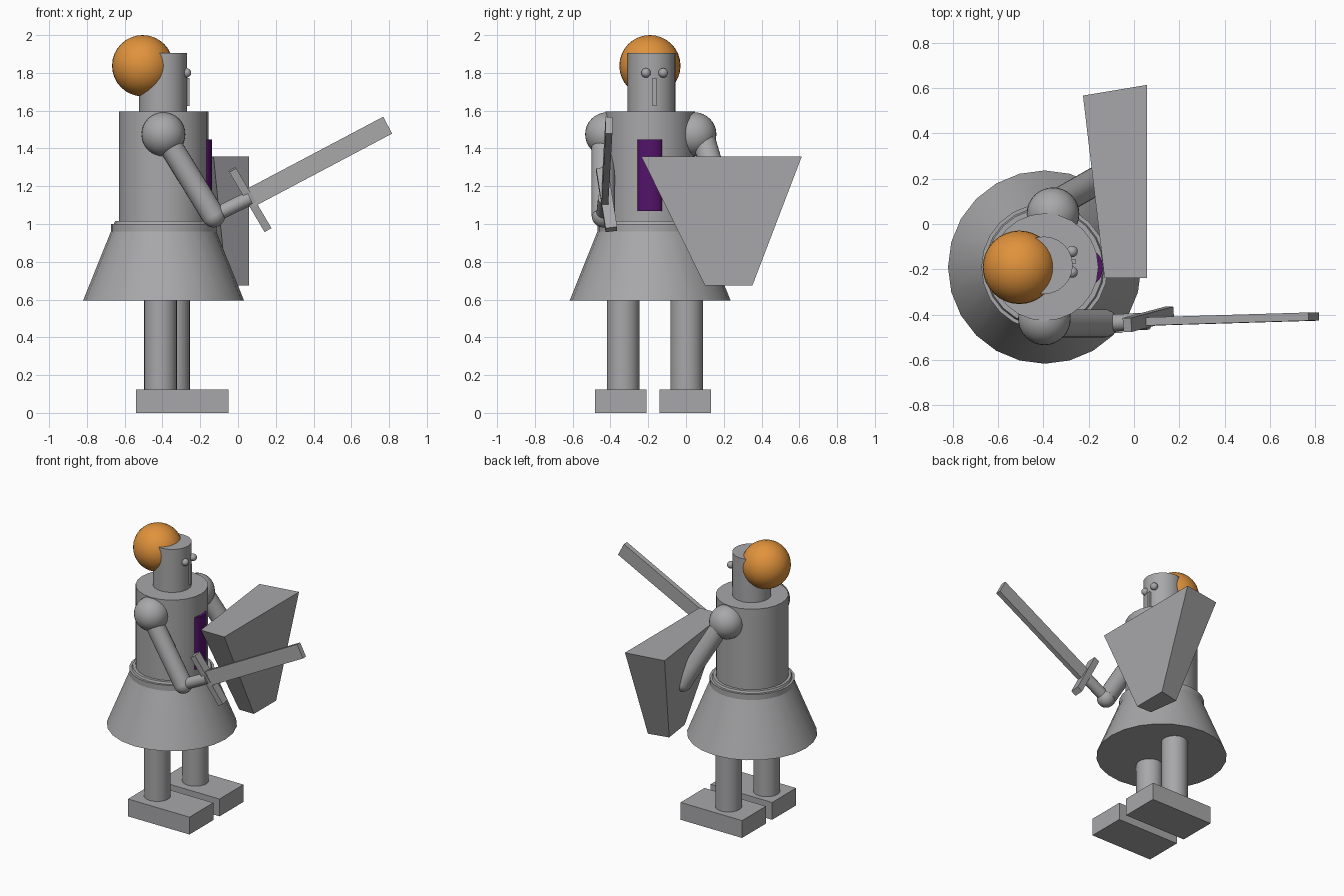
import bpy, bmesh, math
from mathutils import Vector, Matrix

if "Cube" in bpy.data.objects:
    bpy.data.objects.remove(bpy.data.objects["Cube"])


def material(name, rgb):
    m = bpy.data.materials.new(name)
    m.diffuse_color = (*rgb, 1)
    m.use_nodes = True
    m.node_tree.nodes["Principled BSDF"].inputs["Base Color"].default_value = m.diffuse_color
    return m


GREY = material("armour grey", (0.39, 0.39, 0.40))
ORANGE = material("hair orange", (0.75, 0.29, 0.045))
PURPLE = material("emblem purple", (0.085, 0.006, 0.14))


def finish(name, bm, mat=GREY, smooth=True):
    bmesh.ops.recalc_face_normals(bm, faces=bm.faces)
    me = bpy.data.meshes.new(name)
    bm.to_mesh(me)
    bm.free()
    me.materials.append(mat)
    ob = bpy.data.objects.new(name, me)
    bpy.context.collection.objects.link(ob)
    if smooth:
        bpy.context.view_layer.objects.active = ob
        ob.select_set(True)
        bpy.ops.object.shade_smooth_by_angle(angle=math.radians(35))
        ob.select_set(False)
    return ob


def rod(name, a, b, r1, r2=None, mat=GREY, scale=(1, 1), sides=24):
    """Capped cylinder or cone from point a to point b."""
    a, b = Vector(a), Vector(b)
    bm = bmesh.new()
    bmesh.ops.create_cone(bm, cap_ends=True, segments=sides, radius1=r1,
                          radius2=r1 if r2 is None else r2, depth=(b - a).length)
    rot = (b - a).to_track_quat('Z', 'Y').to_matrix().to_4x4()
    bm.transform(Matrix.Translation((a + b) / 2) @ rot @ Matrix.Diagonal((*scale, 1, 1)))
    return finish(name, bm, mat)


def ball(name, c, r, mat=GREY):
    bm = bmesh.new()
    bmesh.ops.create_uvsphere(bm, u_segments=32, v_segments=16, radius=r)
    bm.transform(Matrix.Translation(c))
    return finish(name, bm, mat)


def block(name, lo, hi):
    lo, hi = Vector(lo), Vector(hi)
    bm = bmesh.new()
    bmesh.ops.create_cube(bm, size=1)
    bm.transform(Matrix.Translation((lo + hi) / 2) @ Matrix.Diagonal((*(hi - lo), 1)))
    return finish(name, bm, smooth=False)


def bar(name, a, b, width, thick):
    """Box from a to b, its thin direction lying close to y."""
    a, b = Vector(a), Vector(b)
    d = (b - a).normalized()
    w = d.cross(Vector((0, 1, 0))).normalized()
    n = w.cross(d)
    rot = Matrix((d, w, n)).transposed().to_4x4()
    bm = bmesh.new()
    bmesh.ops.create_cube(bm, size=1)
    bm.transform(Matrix.Translation((a + b) / 2) @ rot
                 @ Matrix.Diagonal(((b - a).length, width, thick, 1)))
    return finish(name, bm, smooth=False)


CX, CY = -0.394, -0.19   # body axis

# Body, skirt and belt
rod("torso", (CX, CY, 0.98), (CX, CY, 1.595), 0.237)
rod("skirt", (CX, CY, 0.595), (CX, CY, 1.015), 0.426, 0.257)
rod("belt", (CX, CY, 0.96), (CX, CY, 1.0), 0.279)
rod("chest_emblem", (-0.18, -0.192, 1.07), (-0.18, -0.192, 1.447), 1,
    mat=PURPLE, scale=(0.042, 0.069))

# Head, hair and face
rod("head", (-0.397, -0.182, 1.58), (-0.397, -0.182, 1.905), 0.127)
ball("hair", (-0.505, -0.191, 1.838), 0.162, ORANGE)
for side, y in (("right", -0.212), ("left", -0.121)):
    ball(side + "_eye", (-0.273, y, 1.8), 0.025)
block("nose", (-0.30, -0.177, 1.625), (-0.258, -0.155, 1.772))

# Legs and feet
for side, lx, ly, fy in (("right", -0.41, -0.332, -0.345), ("left", -0.342, 0.004, -0.003)):
    rod(side + "_leg", (lx, ly, 0.1), (lx, ly, 0.68), 0.087)
    block(side + "_foot", (-0.54, fy - 0.136, 0), (-0.05, fy + 0.136, 0.125))

# Arms: shoulder, start of upper arm, elbow, hand
for side, sh, top, elbow, hand in (
        ("right", (-0.395, -0.418, 1.475), (-0.395, -0.438, 1.475),
         (-0.13, -0.438, 1.043), (0.062, -0.428, 1.137)),
        ("left", (-0.357, 0.045, 1.475), (-0.35, 0.085, 1.475),
         (-0.123, 0.215, 1.04), (0.0, 0.2, 1.1))):
    ball(side + "_shoulder", sh, 0.116)
    rod(side + "_upper_arm", top, elbow, 0.062)
    ball(side + "_elbow", elbow, 0.061)
    rod(side + "_forearm", elbow, hand, 0.038)

# Sword
bar("sword_blade", (0.062, -0.430, 1.137), (0.792, -0.408, 1.523), 0.101, 0.036)
bar("sword_guard", (-0.03, -0.445, 1.288), (0.157, -0.395, 0.971), 0.042, 0.062)

# Shield: top and bottom quads joined into a tapered block
bm = bmesh.new()
top = [(0.057, -0.237), (0.057, 0.613), (-0.225, 0.566), (-0.13, -0.237)]
bottom = [(0.057, 0.10), (0.057, 0.352), (-0.09, 0.32), (-0.06, 0.10)]
t = [bm.verts.new((x, y, 1.358)) for x, y in top]
b = [bm.verts.new((x, y, 0.675)) for x, y in bottom]
bm.faces.new(t)
bm.faces.new(b[::-1])
for i in range(4):
    j = (i + 1) % 4
    bm.faces.new((b[i], b[j], t[j], t[i]))
finish("shield", bm, smooth=False)
